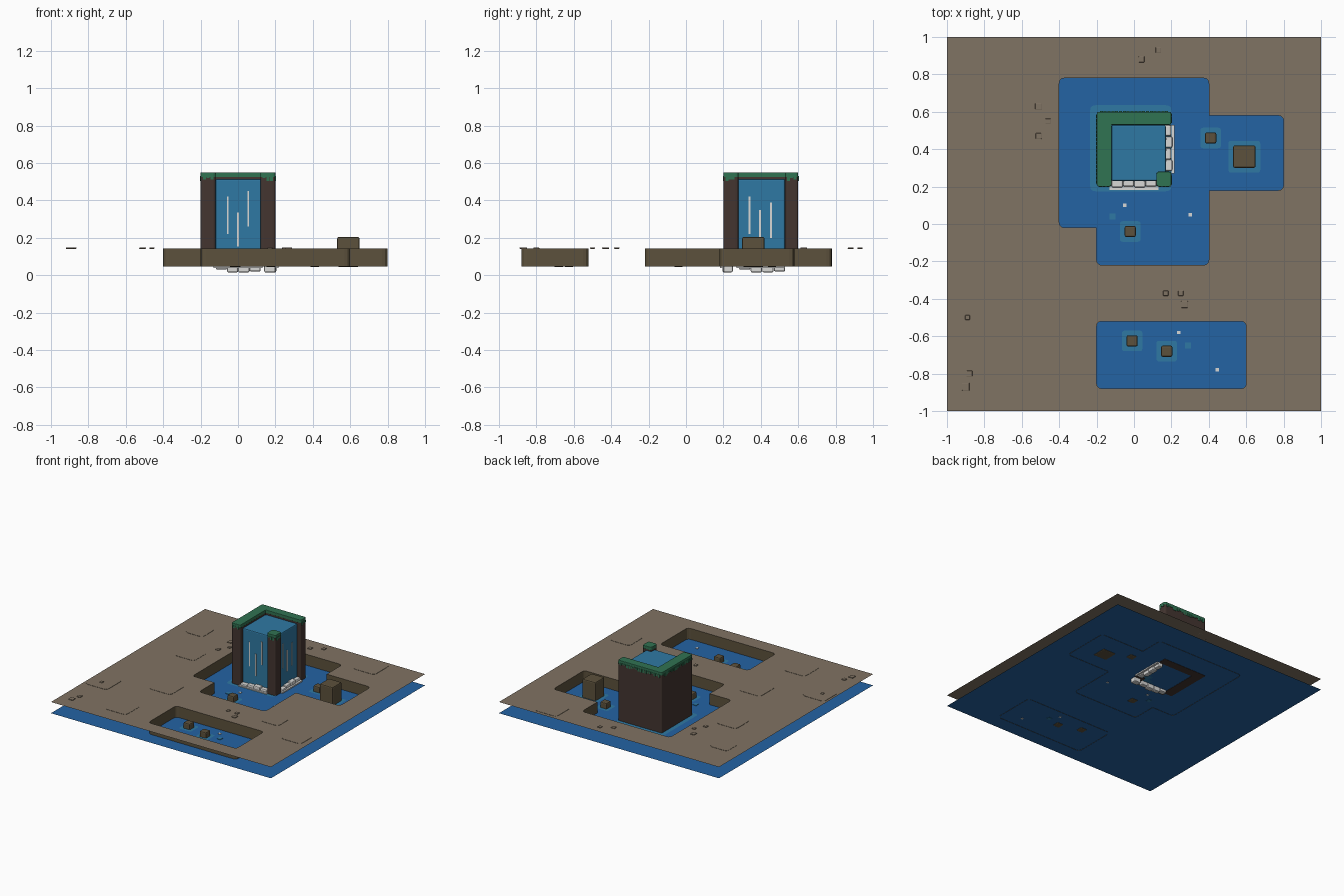
import bpy, bmesh, random
from mathutils import Vector

if "Cube" in bpy.data.objects:
    bpy.data.objects.remove(bpy.data.objects["Cube"])

random.seed(4)
WATER, GROUND = 0.05, 0.142


def mat(name, rgb):
    """Flat material from display values 0-255, stored as linear."""
    m = bpy.data.materials.new(name)
    lin = [((c / 255 + 0.055) / 1.055) ** 2.4 for c in rgb]
    m.diffuse_color = (*lin, 1)
    m.use_nodes = True
    m.node_tree.nodes["Principled BSDF"].inputs["Base Color"].default_value = m.diffuse_color
    return m


EARTH = mat("earth", (128, 115, 99))
BANK = mat("olive_bank", (92, 81, 60))
CLIFF = mat("dark_cliff", (67, 53, 48))
MOSS = mat("moss_green", (48, 115, 82))
DEEP = mat("deep_water", (36, 99, 164))
SHALLOW = mat("shallow_water", (47, 121, 163))
FOAM = mat("foam_white", (216, 216, 214))


def finish(name, bm, *mats):
    me = bpy.data.meshes.new(name)
    bm.to_mesh(me)
    bm.free()
    for m in mats:
        me.materials.append(m)
    ob = bpy.data.objects.new(name, me)
    bpy.context.collection.objects.link(ob)
    return ob


def rounded(points, r=0.03, steps=3):
    """Round the convex corners of a counter-clockwise outline."""
    pts = [Vector(p) for p in points]
    out = []
    for i, p in enumerate(pts):
        a, b = pts[i - 1] - p, pts[(i + 1) % len(pts)] - p
        if a.cross(b) > 0:              # inward corner stays sharp
            out.append(p)
            continue
        s, e = p + a.normalized() * r, p + b.normalized() * r
        for k in range(steps + 1):
            t = k / steps
            out.append(s * (1 - t) ** 2 + p * 2 * t * (1 - t) + e * t * t)
    return out


def rect(x0, y0, x1, y1):
    return [(x0, y0), (x1, y0), (x1, y1), (x0, y1)]


def prism(name, outline, z0, z1, material, bevel=0.0):
    bm = bmesh.new()
    base = bm.faces.new([bm.verts.new((x, y, z0)) for x, y in outline])
    top = bmesh.ops.extrude_face_region(bm, geom=[base])["geom"]
    bmesh.ops.translate(bm, vec=(0, 0, z1 - z0),
                        verts=[v for v in top if isinstance(v, bmesh.types.BMVert)])
    bmesh.ops.recalc_face_normals(bm, faces=bm.faces)
    ob = finish(name, bm, material)
    if bevel:
        mod = ob.modifiers.new("soft_edges", 'BEVEL')
        mod.width, mod.segments, mod.limit_method = bevel, 2, 'ANGLE'
    return ob


def box(name, x0, x1, y0, y1, z0, z1, material, bevel=0.0):
    return prism(name, rect(x0, y0, x1, y1), z0, z1, material, bevel)


def sheet(name, outline, z, material):
    bm = bmesh.new()
    bm.faces.new([bm.verts.new((x, y, z)) for x, y in outline])
    return finish(name, bm, material)


# Pool outlines
large = rounded([(-.4, -.02), (-.2, -.02), (-.2, -.22), (.4, -.22), (.4, .18),
                 (.8, .18), (.8, .58), (.4, .58), (.4, .78), (-.4, .78)])
small = rounded(rect(-.2, -.88, .6, -.52))
pools = {"large_pool": large, "small_pool": small}

# Ground sheet with pool openings
bm = bmesh.new()
for loop in (rect(-1, -1, 1, 1), large, small):
    vs = [bm.verts.new((x, y, GROUND)) for x, y in loop]
    for i, v in enumerate(vs):
        bm.edges.new((vs[i - 1], v))
bmesh.ops.triangle_fill(bm, use_beauty=True, use_dissolve=False,
                        edges=bm.edges[:], normal=(0, 0, 1))
for f in bm.faces:
    f.normal_update()
    if f.normal.z < 0:
        f.normal_flip()
finish("ground", bm, EARTH)

# Water sheet under everything
sheet("water", rect(-1, -1, 1, 1), WATER, DEEP)

for name, outline in pools.items():
    # Bank walls facing the water
    bm = bmesh.new()
    low = [bm.verts.new((x, y, WATER - .002)) for x, y in outline]
    high = [bm.verts.new((x, y, GROUND)) for x, y in outline]
    for i in range(len(low)):
        bm.faces.new((low[i], low[i - 1], high[i - 1], high[i]))
    finish(name + "_bank", bm, BANK)
    # Pool surface with a shallow rim
    bm = bmesh.new()
    face = bm.faces.new([bm.verts.new((x, y, WATER + .002)) for x, y in outline])
    rim = bmesh.ops.inset_region(bm, faces=[face], thickness=.033, use_even_offset=True)
    for f in rim["faces"]:
        f.material_index = 1
    finish(name + "_surface", bm, DEEP, SHALLOW)

# Rocks, each in a shallow patch: x, y, half size, top
for x, y, h, top in ((.59, .36, .06, .205), (.41, .46, .03, .1), (-.02, -.04, .03, .1),
                     (-.01, -.625, .03, .1), (.175, -.68, .03, .1)):
    box("rock", x - h, x + h, y - h, y + h, .045, top, BANK, .009)
    r = h + .025
    sheet("rock_shallows", rounded(rect(x - r, y - r, x + r, y + r), .015), WATER + .004, SHALLOW)
sheet("tower_shallows", rounded(rect(-.235, .175, .2, .635)), WATER + .004, SHALLOW)

# Floating specks
for x, y, s, m in ((-.05, .1, .009, FOAM), (.3, .05, .009, FOAM), (.24, -.58, .009, FOAM),
                   (.445, -.78, .009, FOAM), (-.115, .04, .016, SHALLOW), (.29, -.65, .016, SHALLOW)):
    box("water_speck", x - s, x + s, y - s, y + s, WATER - .002, WATER + .006, m)

# Cliff tower: L-shaped wall and a corner post, each with a moss cap
corner = [(-.2, .2), (-.12, .2), (-.12, .53), (.2, .53), (.2, .6), (-.2, .6)]
post = rect(.12, .2, .2, .28)
for name, outline in (("cliff_wall", corner), ("cliff_post", post)):
    prism(name, rounded(outline, .015), WATER - .002, .525, CLIFF)
    prism(name + "_moss", rounded(outline, .015), .523, .55, MOSS, .006)


# Hanging moss teeth along the outer faces
def teeth(x0, y0, x1, y1):
    n = round((abs(x1 - x0) + abs(y1 - y0)) / .02)
    for i in range(n):
        t = (i + .5) / n
        x, y = x0 + (x1 - x0) * t, y0 + (y1 - y0) * t
        hx, hy = (.008, .003) if y0 == y1 else (.003, .008)
        box("moss_tooth", x - hx, x + hx, y - hy, y + hy,
            random.choice((.505, .512, .52)), .53, MOSS)


teeth(-.185, .6, .185, .6)
teeth(-.2, .215, -.2, .585)
for x in (-.19, .13):
    teeth(x, .2, x + .06, .2)
for y in (.21, .54):
    teeth(.2, y, .2, y + .05)

# Waterfall block with white streaks on its two open faces
box("waterfall", -.12, .17, .23, .53, WATER, .515, SHALLOW, .008)
for c, z0, z1 in ((-.055, .22, .42), (0, .155, .335), (.055, .26, .45)):
    box("front_streak", c - .005, c + .005, .226, .231, z0, z1, FOAM)
for c, z0, z1 in ((.34, .22, .42), (.395, .175, .35), (.455, .2, .39)):
    box("side_streak", .169, .174, c - .005, c + .005, z0, z1, FOAM)

# Foam blocks at the foot of the waterfall
for i in range(4):
    z0, z1 = (.03, .015, .015, .02)[i], random.uniform(.075, .095)
    c = -.088 + i * .06
    box("front_foam", c - .031, c + .029, .195 + .006 * (i % 2), .24, z0, z1, FOAM, .008)
    c = .315 + i * .062
    box("side_foam", .16, .205 - .006 * (i % 2), c - .031, c + .029, z0, z1, FOAM, .008)
box("front_foam_splash", -.13, .13, .183, .2, WATER - .01, WATER + .012, FOAM)
box("side_foam_splash", .2, .217, .27, .53, WATER - .01, WATER + .012, FOAM)
box("corner_foam", .14, .2, .2, .25, .015, .06, FOAM, .008)

# Flat paving patches set on the ground
for x, y, h in ((-.88, -.49, .1), (-.63, .29, .09), (-.44, -.29, .1), (-.51, -.77, .1),
                (.86, -.455, .09), (.55, -.3, .08), (.6, .87, .1), (-.81, .66, .08)):
    prism("ground_patch", rounded(rect(x - h, y - h, x + h, y + h)), GROUND, GROUND + .002, EARTH)

# Pebbles
for x, y in ((-.51, .63), (-.46, .55), (-.51, .47), (.13, .93), (.04, .88), (.17, -.37),
             (.25, -.37), (.27, -.43), (-.89, -.5), (-.88, -.8), (-.9, -.87)):
    s = random.uniform(.012, .02)
    box("pebble", x - s, x + s, y - s, y + s, GROUND - .001, GROUND + .007, EARTH, .003)
